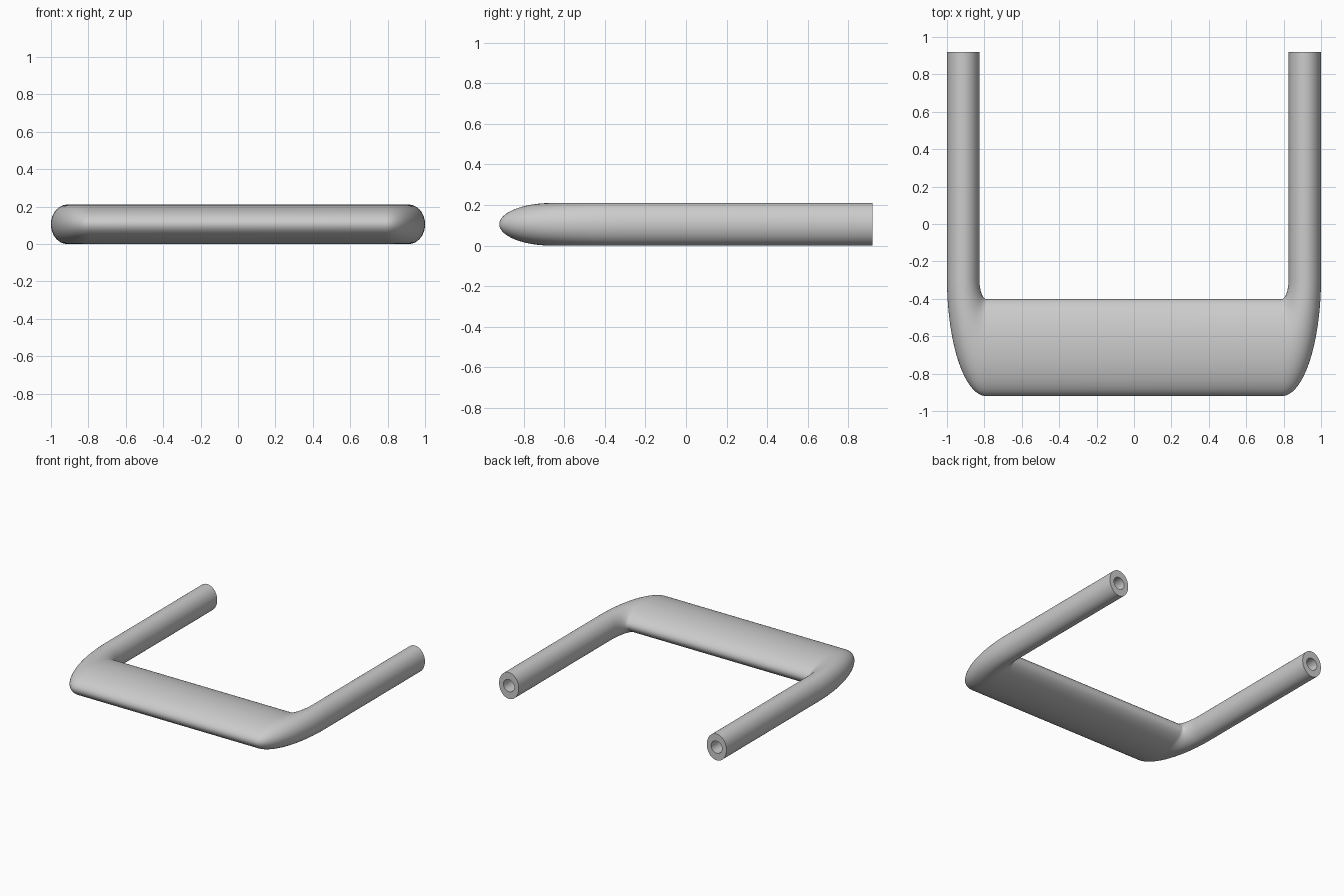
import bpy, bmesh, math
from math import sin, cos, pi

if "Cube" in bpy.data.objects:
    bpy.data.objects.remove(bpy.data.objects["Cube"])

SEG = 64            # points around the section
H = 0.105           # half height
RX = 0.0865         # half width of a leg
CX, CY = 0.79, -0.29  # corner bend centre
BEND = 0.21 - RX    # bend radius to the section centre
STRETCH = 3.0       # the grip is this much wider than the legs
END_Y = 0.92
HOLE_R, HOLE_DEPTH = 0.048, 0.25
STEPS = 24

bm = bmesh.new()


def leg_ring(y, rx, rz, side):
    """Elliptical ring across a leg."""
    x0 = CX + BEND
    return [(side * (x0 + rx * cos(2 * pi * i / SEG)), y, H + rz * sin(2 * pi * i / SEG))
            for i in range(SEG)]


def bend_ring(t, side):
    """Section at angle t of the stretched corner bend."""
    ring = []
    for i in range(SEG):
        a = 2 * pi * i / SEG
        d = BEND + RX * cos(a)
        ring.append((side * (CX + d * cos(t)), CY - STRETCH * d * sin(t), H + H * sin(a)))
    return ring


def half(side):
    """Rings from the bottom of the screw hole round to the grip."""
    rings = [leg_ring(END_Y - HOLE_DEPTH, HOLE_R, HOLE_R, side),
             leg_ring(END_Y, HOLE_R, HOLE_R, side),
             leg_ring(END_Y, RX, H, side)]
    rings += [bend_ring(pi / 2 * k / STEPS, side) for k in range(STEPS + 1)]
    return rings


# Loft one continuous skin: right leg, grip, left leg
rings = [[bm.verts.new(p) for p in r] for r in half(1) + half(-1)[::-1]]
for a, b in zip(rings, rings[1:]):
    for i in range(SEG):
        j = (i + 1) % SEG
        bm.faces.new((a[i], a[j], b[j], b[i]))

# Hole bottoms
bm.faces.new(rings[0])
bm.faces.new(rings[-1])
bmesh.ops.recalc_face_normals(bm, faces=bm.faces)

mesh = bpy.data.meshes.new("pull_handle")
bm.to_mesh(mesh)
bm.free()
handle = bpy.data.objects.new("pull_handle", mesh)
bpy.context.collection.objects.link(handle)
bpy.context.view_layer.objects.active = handle
handle.select_set(True)
bpy.ops.object.shade_smooth_by_angle(angle=math.radians(35))
